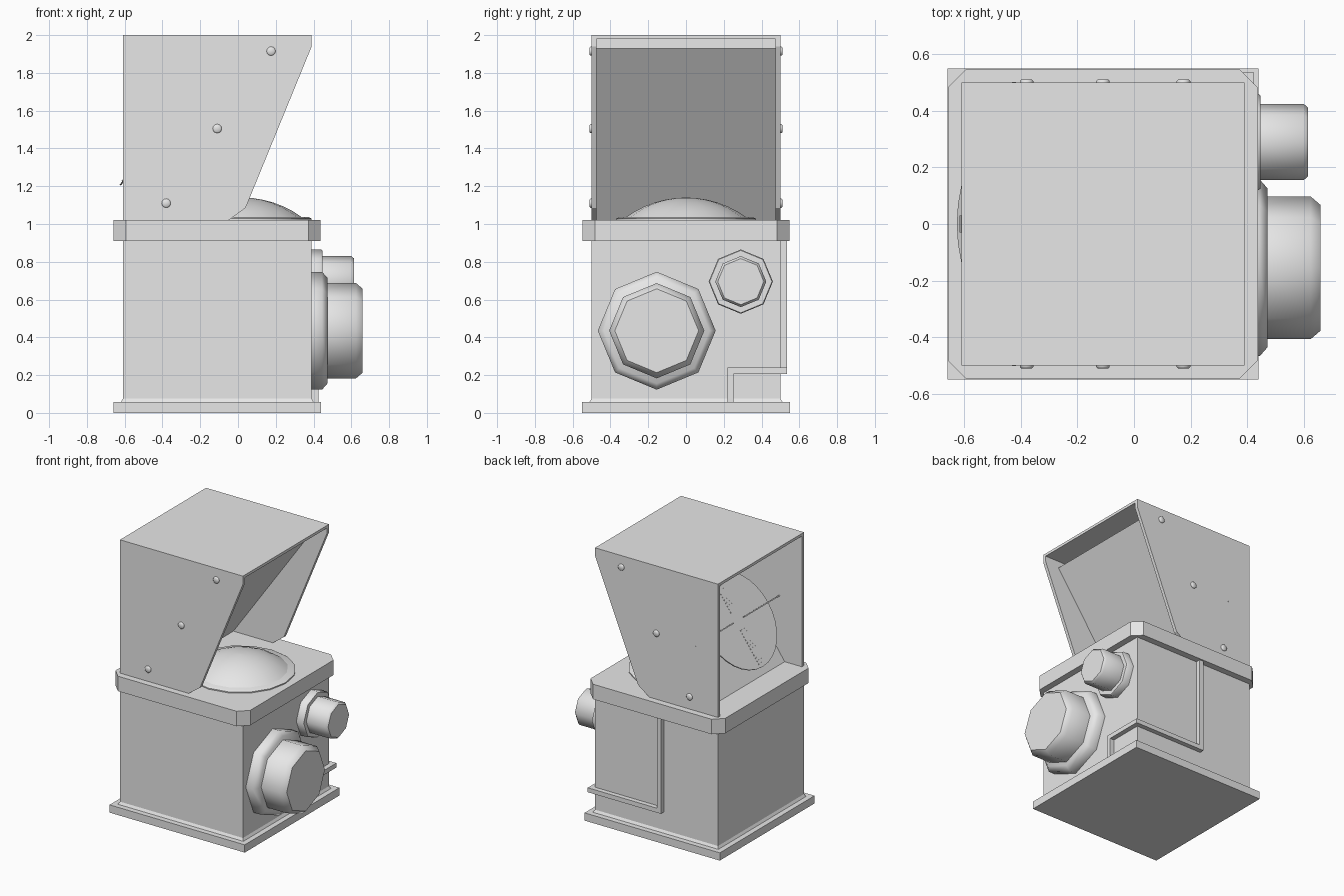
import bpy, bmesh, math
from mathutils import Matrix, Vector

cube = bpy.data.objects.get("Cube")
if cube:
    bpy.data.objects.remove(cube, do_unlink=True)

grey = bpy.data.materials.new("light_grey")
grey.use_nodes = True
GREY = (0.8, 0.8, 0.8, 1)
grey.diffuse_color = GREY
grey.node_tree.nodes["Principled BSDF"].inputs["Base Color"].default_value = GREY


def finish(name, bm, smooth=False):
    bmesh.ops.recalc_face_normals(bm, faces=bm.faces)
    mesh = bpy.data.meshes.new(name)
    bm.to_mesh(mesh)
    bm.free()
    mesh.materials.append(grey)
    ob = bpy.data.objects.new(name, mesh)
    bpy.context.collection.objects.link(ob)
    if smooth:
        bpy.ops.object.select_all(action="DESELECT")
        ob.select_set(True)
        bpy.context.view_layer.objects.active = ob
        bpy.ops.object.shade_smooth_by_angle(angle=math.radians(50))
    return ob


def add_box(bm, lo, hi):
    lo, hi = Vector(lo), Vector(hi)
    mat = Matrix.Translation((lo + hi) / 2) @ Matrix.Diagonal((*(hi - lo), 1))
    bmesh.ops.create_cube(bm, size=1, matrix=mat)


def boxes(name, *pairs):
    bm = bmesh.new()
    for lo, hi in pairs:
        add_box(bm, lo, hi)
    return finish(name, bm)


def prism(name, points, offset):
    """Extrude a flat polygon along an offset."""
    bm = bmesh.new()
    face = bm.faces.new([bm.verts.new(p) for p in points])
    ext = bmesh.ops.extrude_face_region(bm, geom=[face])["geom"]
    bmesh.ops.translate(bm, vec=offset, verts=[v for v in ext if isinstance(v, bmesh.types.BMVert)])
    return finish(name, bm)


def lathe(name, profile, sides, matrix):
    """Turn (radius, height) points about local z and cap both ends."""
    bm = bmesh.new()
    rings = []
    for r, h in profile:
        angles = [math.tau * i / sides for i in range(sides)]
        rings.append([bm.verts.new((r * math.cos(a), r * math.sin(a), h)) for a in angles])
    for a, b in zip(rings, rings[1:]):
        for i in range(sides):
            j = (i + 1) % sides
            bm.faces.new((a[i], a[j], b[j], b[i]))
    bm.faces.new(rings[0])
    bm.faces.new(rings[-1])
    bm.transform(matrix)
    return finish(name, bm, True)


# Base plate, body with a small skirt, chamfered lid
boxes("base_plate", ((-0.66, -0.55, 0), (0.44, 0.55, 0.057)))
lathe("base_skirt", [(0.515 * 2 ** 0.5, 0.05), (0.5 * 2 ** 0.5, 0.075)], 4,
      Matrix.Translation((-0.11, 0, 0)) @ Matrix.Rotation(math.pi / 4, 4, "Z"))
boxes("body", ((-0.61, -0.5, 0.05), (0.39, 0.5, 0.92)))
A, B = 0.548, 0.483
corners = [(A, -B), (A, B), (B, A), (-B, A), (-A, B), (-A, -B), (-B, -A), (B, -A)]
prism("lid_slab", [(x - 0.11, y, 0.91) for x, y in corners], (0, 0, 0.11))

# Hood: two cheeks and a roof, open at both ends
cheek = [(-0.61, 1.02), (-0.05, 1.02), (0.04, 1.085), (0.39, 1.94), (0.39, 2), (-0.61, 2)]
for side, name in ((-1, "hood_right_cheek"), (1, "hood_left_cheek")):
    prism(name, [(x, side * 0.5, z) for x, z in cheek], (0, -side * 0.025, 0))
boxes("hood_roof", ((-0.61, -0.476, 1.98), (0.39, 0.476, 2)))

# Sloping plate inside the hood
slope = [(-0.47, 1.02), (0.2, 1.98), (0.275, 1.93), (-0.37, 1.02)]
prism("sloping_plate", [(x, -0.476, z) for x, z in slope], (0, 0.952, 0))

# Rivets through both cheeks
for n, (x, z) in enumerate(((-0.38, 1.11), (-0.11, 1.505), (0.175, 1.915))):
    for side in (-1, 1):
        turn = Matrix.Rotation(-side * math.pi / 2, 4, "X")
        lathe(f"rivet_{n}_{side}", [(0.024, 0), (0.024, 0.007), (0.018, 0.012)], 12,
              Matrix.Translation((x, side * 0.499, z)) @ turn)

# Sighting disc parallel to the sloping plate, with cross bars and graduation ticks
tilt = Matrix.Translation((-0.42, 0, 1.49)) @ Matrix.Rotation(-math.radians(54.5), 4, "Y")
lathe("sight_disc", [(0.35, -0.004), (0.35, 0.004)], 32, tilt)
bm = bmesh.new()
for side in (-1, 1):
    add_box(bm, (-0.004, min(side * 0.06, side * 0.503), 0), (0.004, max(side * 0.06, side * 0.503), 0.012))
    for k in range(12):
        x = side * (0.07 + k * 0.023)
        add_box(bm, (x - 0.004, -0.03, 0), (x + 0.004, 0.03, 0.009))
bm.transform(tilt)
finish("sight_marks", bm)

# Lens dome on a raised ring
spot = Matrix.Translation((0.02, 0, 1.02))
lathe("dome_ring", [(0.37, -0.01), (0.37, 0.008), (0.355, 0.016)], 16, spot)
R = (0.32 ** 2 + 0.105 ** 2) / (2 * 0.105)
top = math.asin(0.32 / R)
arc = [top * (1 - k / 6) for k in range(6)] + [0.01]
lathe("dome", [(R * math.sin(a), R * math.cos(a) - R + 0.12) for a in arc], 16, spot)

# Octagonal knobs on the +x side
out = Matrix.Rotation(math.pi / 2, 4, "Y")
big = Matrix.Translation((0.385, -0.155, 0.435)) @ out
lathe("large_knob_flange", [(0.312, 0), (0.312, 0.06), (0.28, 0.088)], 8, big)
lathe("large_knob", [(0.252, 0.08), (0.252, 0.24), (0.222, 0.275)], 8, big)
small = Matrix.Translation((0.385, 0.29, 0.695)) @ out
lathe("small_knob_flange", [(0.17, 0), (0.17, 0.055), (0.165, 0.062)], 8, small)
lathe("small_knob", [(0.135, 0.05), (0.135, 0.215), (0.122, 0.23)], 8, small)

# Square conduit running round the corner of the body
boxes("conduit",
      ((0.38, 0.22, 0.055), (0.425, 0.252, 0.24)),
      ((0.38, 0.22, 0.207), (0.425, 0.535, 0.24)),
      ((-0.17, 0.49, 0.207), (0.425, 0.535, 0.24)),
      ((-0.17, 0.49, 0.207), (-0.137, 0.535, 0.915)))
